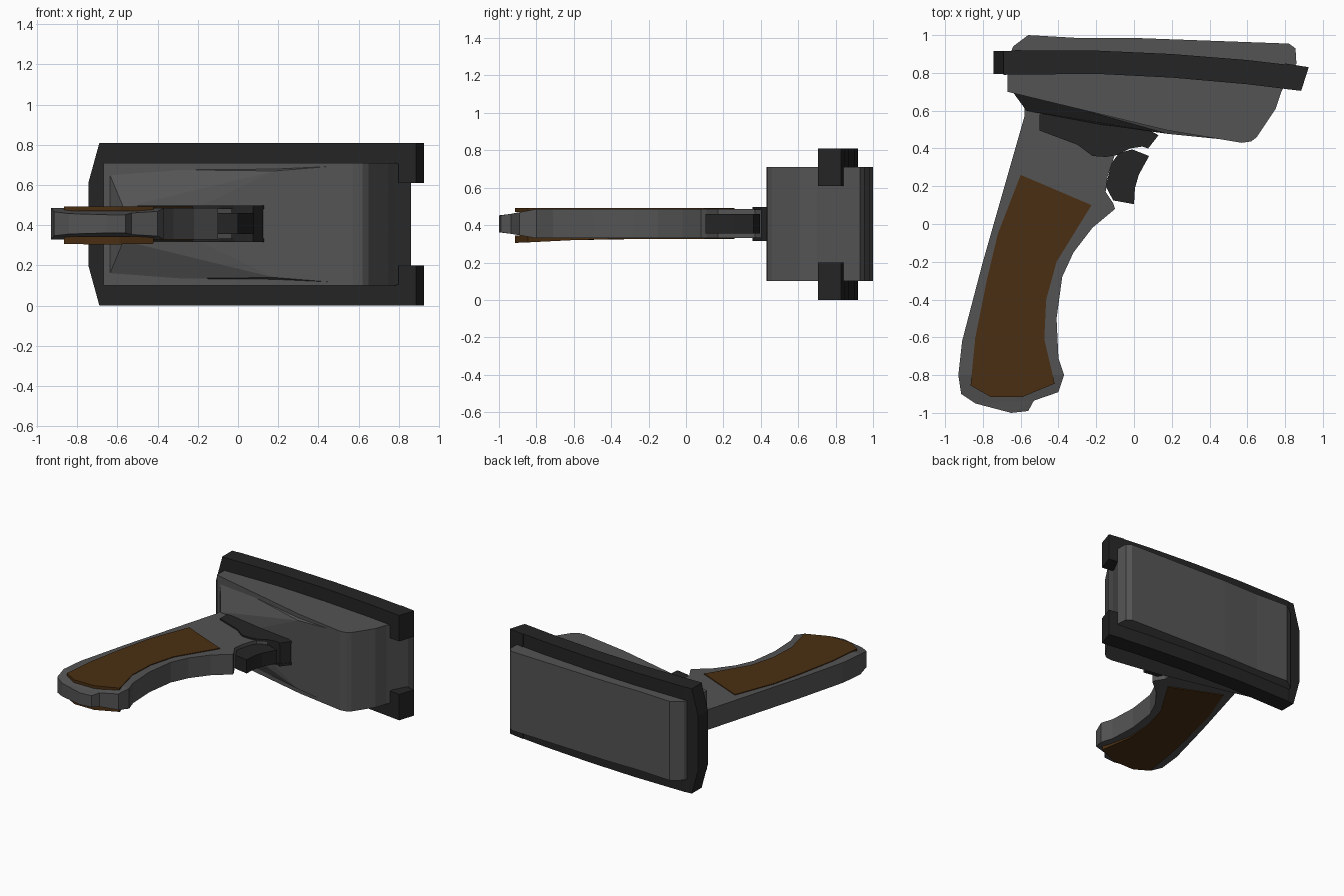
import bpy, bmesh
from mathutils import Vector

cube = bpy.data.objects.get("Cube")
if cube:
    bpy.data.objects.remove(cube, do_unlink=True)


def material(name, rgb):
    m = bpy.data.materials.new(name)
    m.use_nodes = True
    colour = (*rgb, 1)
    m.diffuse_color = colour
    bsdf = m.node_tree.nodes["Principled BSDF"]
    bsdf.inputs["Base Color"].default_value = colour
    bsdf.inputs["Roughness"].default_value = 0.8
    return m


GREY = material("casing grey", (0.088, 0.088, 0.088))
DARK = material("rubber black", (0.018, 0.018, 0.018))
BROWN = material("grip brown", (0.07, 0.028, 0.006))
MID = 0.405  # height of the symmetry plane


def finish(bm, name, mat):
    bmesh.ops.recalc_face_normals(bm, faces=bm.faces)
    mesh = bpy.data.meshes.new(name)
    bm.to_mesh(mesh)
    bm.free()
    mesh.materials.append(mat)
    ob = bpy.data.objects.new(name, mesh)
    bpy.context.collection.objects.link(ob)
    return ob


def extruded(points, direction):
    bm = bmesh.new()
    face = bm.faces.new([bm.verts.new(p) for p in points])
    out = bmesh.ops.extrude_face_region(bm, geom=[face], use_keep_orig=True)
    moved = [g for g in out["geom"] if isinstance(g, bmesh.types.BMVert)]
    bmesh.ops.translate(bm, verts=moved, vec=Vector(direction))
    return bm


def slab(outline, low, high):
    return extruded([(x, y, low) for x, y in outline], (0, 0, high - low))


def hull(name, points, mat):
    bm = bmesh.new()
    for p in points:
        bm.verts.new(p)
    bmesh.ops.convex_hull(bm, input=bm.verts)
    bmesh.ops.dissolve_limit(bm, angle_limit=0.01, verts=bm.verts, edges=bm.edges)
    return finish(bm, name, mat)


def both_heights(points):
    """Mirror points across the symmetry plane."""
    return points + [(x, y, 2 * MID - z) for x, y, z in points]


# Scanner head
head = [(-0.67, 0.70), (-0.67, 0.86), (-0.64, 0.94), (-0.56, 1.0), (-0.3, 0.985),
        (0, 0.985), (0.82, 0.955), (0.855, 0.93), (0.86, 0.85), (0.78, 0.7),
        (0.75, 0.61), (0.65, 0.46), (0.62, 0.437), (0.57, 0.43), (0.18, 0.495)]
finish(slab(head, 0.1, 0.71), "head", GREY)

# Tapered neck between head and grip
hull("neck", both_heights([(-0.65, 0.71, 0.68), (0.18, 0.477, 0.67), (0.55, 0.44, 0.7),
                           (-0.57, 0.6, 0.488), (-0.2, 0.53, 0.488)]), GREY)

# Bumper rails along both long edges of the head
rail = [(-0.69, 0.91), (-0.63, 0.92), (-0.2, 0.918), (0.2, 0.9), (0.6, 0.868),
        (0.925, 0.83), (0.885, 0.705), (0.6, 0.74), (0.2, 0.775), (-0.2, 0.795), (-0.69, 0.79)]
lip = [(0.80, 0.85), (0.925, 0.83), (0.885, 0.705), (0.80, 0.715)]
for side, low, high, lip_low, lip_high in (("upper", 0.705, 0.81, 0.61, 0.81),
                                           ("lower", 0.0, 0.105, 0.0, 0.2)):
    finish(slab(rail, low, high), side + "_bumper_rail", DARK)
    finish(slab(lip, lip_low, lip_high), side + "_bumper_lip", DARK)

# Bumper end cap with chamfered corners
cap = [(-0.745, 0.2), (-0.745, 0.61), (-0.69, 0.81), (-0.62, 0.81), (-0.62, 0), (-0.69, 0)]
finish(extruded([(x, 0.795, z) for x, z in cap], (0, 0.12, 0)), "bumper_end_cap", DARK)

# Handle, thinner towards the butt
handle = [(-0.58, 0.64), (-0.58, 0.57), (-0.7, 0.15), (-0.8, -0.2), (-0.91, -0.62),
          (-0.93, -0.8), (-0.915, -0.9), (-0.84, -0.95), (-0.65, -1.0), (-0.56, -0.99),
          (-0.53, -0.935), (-0.4, -0.89), (-0.37, -0.8), (-0.4, -0.71), (-0.41, -0.5),
          (-0.38, -0.28), (-0.32, -0.15), (-0.22, -0.02), (-0.1, 0.08), (-0.11, 0.11),
          (-0.15, 0.17), (-0.14, 0.25), (-0.1, 0.37), (0.0, 0.42), (0.05, 0.52)]
bm = slab(handle, 0.33, 0.486)
bmesh.ops.bisect_plane(bm, geom=bm.verts[:] + bm.edges[:] + bm.faces[:],
                       plane_co=(0, -0.8, 0), plane_no=(0, 1, 0))
for v in bm.verts:
    if v.co.y < -0.8:
        slim = 1 - 0.42 * min(1, (-0.8 - v.co.y) / 0.18)
        v.co.z = MID + (v.co.z - MID) * slim
bmesh.ops.triangulate(bm, faces=[f for f in bm.faces if f.calc_center_median().y < -0.8])
finish(bm, "handle", GREY)

# Brown grip panels on both faces of the handle
panel = [(-0.6, 0.26), (-0.225, 0.1), (-0.41, -0.2), (-0.465, -0.4), (-0.475, -0.61),
         (-0.42, -0.845), (-0.59, -0.915), (-0.76, -0.915), (-0.865, -0.855),
         (-0.84, -0.6), (-0.78, -0.3), (-0.72, -0.05)]
finish(slab(panel, 0.47, 0.492), "upper_grip_panel", BROWN)
bm = slab(panel, 0.325, 0.345)
for v in bm.verts:
    if v.co.z < 0.33 and v.co.y < -0.5:
        v.co.z -= 0.02 * min(1, (-0.5 - v.co.y) / 0.4)
bmesh.ops.triangulate(bm, faces=bm.faces)
finish(bm, "lower_grip_panel", BROWN)

# Trigger
trigger = [(-0.15, 0.2), (-0.12, 0.32), (-0.08, 0.375), (-0.01, 0.395), (0.08, 0.36),
           (0.025, 0.26), (0.005, 0.19), (0.0, 0.105), (-0.11, 0.125)]
finish(slab(trigger, 0.355, 0.46), "trigger", DARK)

# Side plates and front bridge around the trigger mount
plate = [(-0.5, 0.58), (-0.3, 0.575), (-0.15, 0.56), (0.02, 0.53), (0.13, 0.47),
         (0.075, 0.4), (0.045, 0.41), (-0.02, 0.4), (-0.09, 0.365), (-0.15, 0.355),
         (-0.22, 0.36), (-0.3, 0.42), (-0.5, 0.495)]
finish(slab(plate, 0.48, 0.497), "upper_trigger_plate", DARK)
finish(slab(plate, 0.316, 0.334), "lower_trigger_plate", DARK)
bridge = [(-0.08, 0.52), (0.02, 0.52), (0.125, 0.47), (0.075, 0.405), (0.045, 0.415), (-0.05, 0.4)]
finish(slab(bridge, 0.33, 0.485), "trigger_bridge", DARK)
